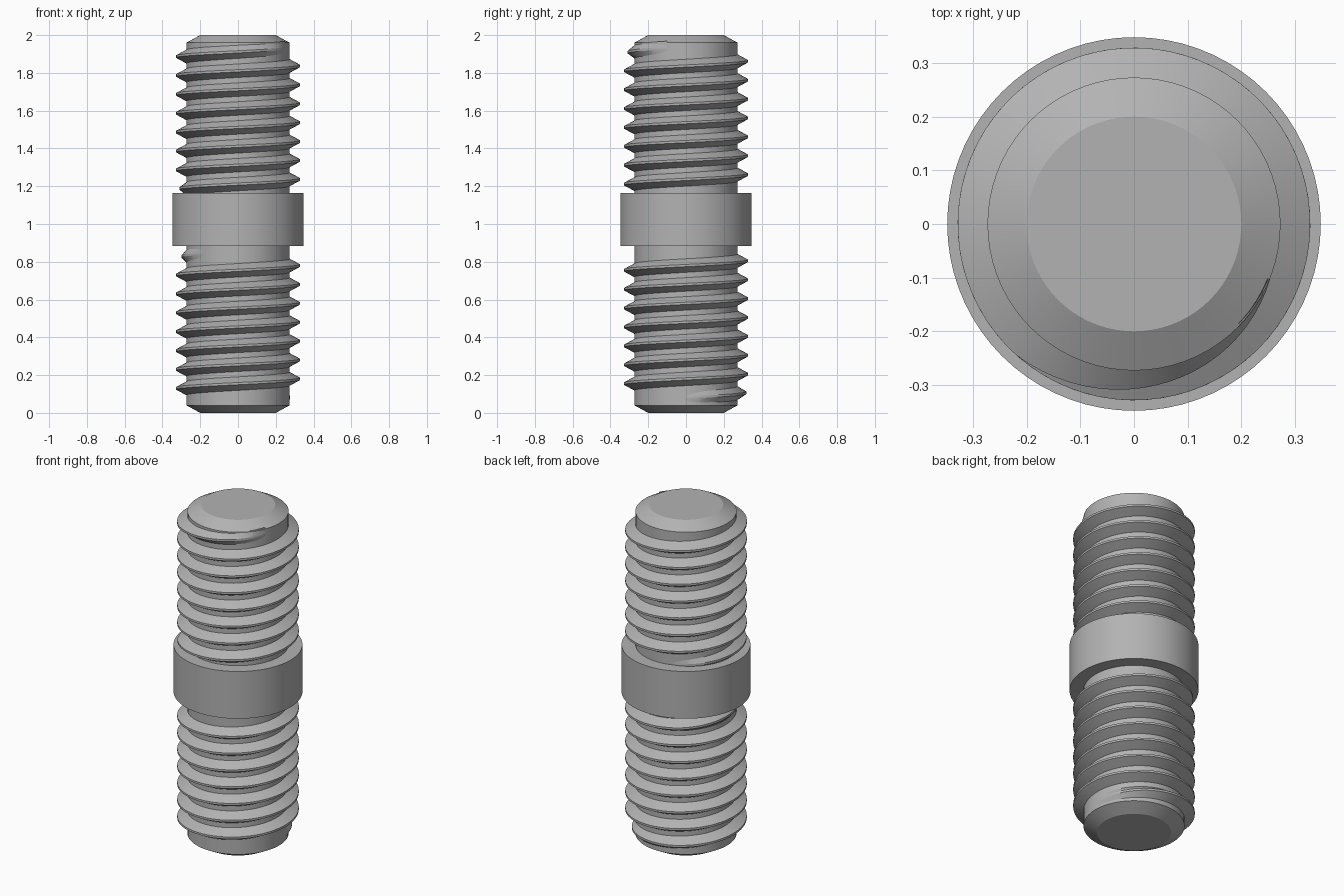
import bpy, bmesh, math
from math import radians, cos, sin, tau

cube = bpy.data.objects.get("Cube")
if cube:
    bpy.data.objects.remove(cube, do_unlink=True)

SIDES = 72            # segments per turn
CORE, CREST = 0.273, 0.328
PITCH, TURNS = 0.1, 7.633
RUNOUT = radians(110)  # angle over which a thread fades in or out

# Plain grey metal
steel = bpy.data.materials.new("grey_steel")
steel.use_nodes = True
grey = (0.45, 0.45, 0.45, 1)
steel.diffuse_color = grey
steel.node_tree.nodes["Principled BSDF"].inputs["Base Color"].default_value = grey


def finish(name, bm):
    bmesh.ops.recalc_face_normals(bm, faces=bm.faces)
    mesh = bpy.data.meshes.new(name)
    bm.to_mesh(mesh)
    bm.free()
    mesh.materials.append(steel)
    obj = bpy.data.objects.new(name, mesh)
    bpy.context.collection.objects.link(obj)
    bpy.ops.object.select_all(action='DESELECT')
    obj.select_set(True)
    bpy.context.view_layer.objects.active = obj
    bpy.ops.object.shade_smooth_by_angle(angle=radians(20))
    return obj


def skin(bm, rings, wrap):
    """Join successive closed rings of vertices and cap both ends."""
    for a, b in zip(rings, rings[1:]):
        n = len(a)
        for i in range(n):
            j = (i + 1) % n
            bm.faces.new((a[i], a[j], b[j], b[i]))
    bm.faces.new(rings[0])
    bm.faces.new(rings[-1])


def turned(name, profile):
    """Solid of revolution from (radius, height) points."""
    bm = bmesh.new()
    rings = [[bm.verts.new((r * cos(tau * i / SIDES), r * sin(tau * i / SIDES), z))
              for i in range(SIDES)] for r, z in profile]
    skin(bm, rings, True)
    return finish(name, bm)


def thread(name, start_angle, start_z):
    """Right-handed ridge that fades out at both ends."""
    bm = bmesh.new()
    rings = []
    steps = round(TURNS * SIDES)
    total = TURNS * tau
    for k in range(steps + 1):
        t = total * k / steps
        fade = min(1, t / RUNOUT, (total - t) / RUNOUT)
        tip = CORE + (CREST - CORE) * fade
        root = CORE - 0.004
        a = start_angle + t
        z = start_z + PITCH * t / tau
        section = ((root, -0.038), (tip + 0.0005, -0.006), (tip + 0.0005, 0.006), (root, 0.038))
        rings.append([bm.verts.new((r * cos(a), r * sin(a), z + dz)) for r, dz in section])
    skin(bm, rings, False)
    return finish(name, bm)


# Chamfered shaft
turned("shaft", [(0.2, 0), (CORE, 0.04), (CORE, 1.96), (0.2, 2)])
# Middle collar
turned("collar", [(0.348, 0.884), (0.348, 1.165)])
# Threads on both ends
thread("lower_thread", 0, 0.08)
thread("upper_thread", radians(110), 1.167)
